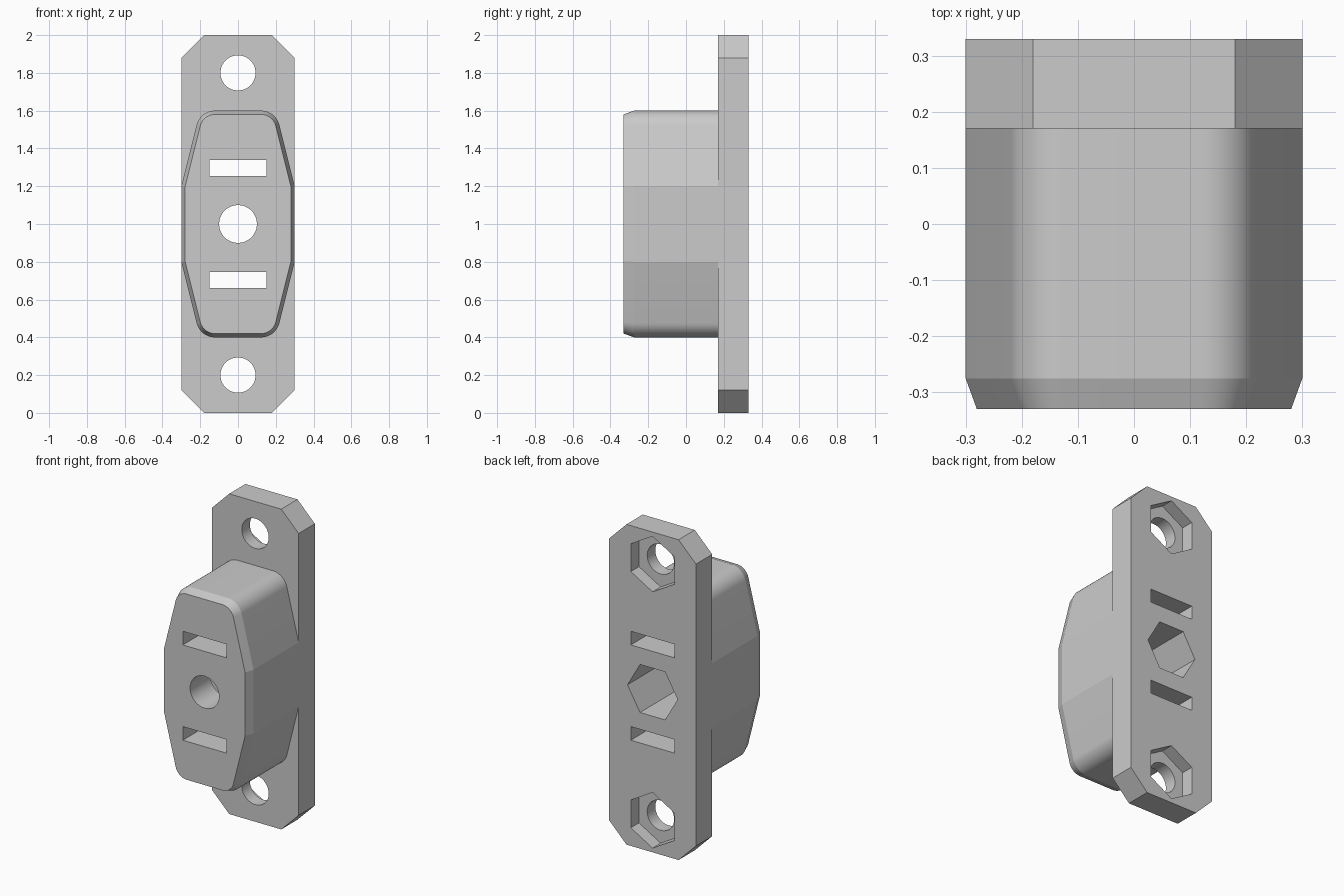
import bpy, bmesh
from math import sin, cos, tan, atan, pi

cube = bpy.data.objects.get("Cube")
if cube:
    bpy.data.objects.remove(cube, do_unlink=True)

grey = bpy.data.materials.new("plain_grey")
grey.use_nodes = True
grey.diffuse_color = (0.6, 0.6, 0.6, 1)
grey.node_tree.nodes["Principled BSDF"].inputs["Base Color"].default_value = (0.6, 0.6, 0.6, 1)

PLATE_FRONT, BACK, NOSE = 0.17, 0.33, -0.33


def loft(name, rings):
    """Closed solid through (y, outline) rings, each outline being (x, z) points."""
    bm = bmesh.new()
    loops = [[bm.verts.new((x, y, z)) for x, z in pts] for y, pts in rings]
    for a, b in zip(loops, loops[1:]):
        for i in range(len(a)):
            j = (i + 1) % len(a)
            bm.faces.new((a[i], a[j], b[j], b[i]))
    bm.faces.new(loops[0])
    bm.faces.new(loops[-1])
    bmesh.ops.recalc_face_normals(bm, faces=bm.faces)
    mesh = bpy.data.meshes.new(name)
    bm.to_mesh(mesh)
    bm.free()
    mesh.materials.append(grey)
    obj = bpy.data.objects.new(name, mesh)
    bpy.context.collection.objects.link(obj)
    return obj


def prism(name, pts, y0, y1):
    return loft(name, [(y0, pts), (y1, pts)])


def ngon(z, radius, sides, turn=0.0):
    return [(radius * cos(turn + 2 * pi * i / sides), z + radius * sin(turn + 2 * pi * i / sides))
            for i in range(sides)]


def boolean(target, tool, operation):
    mod = target.modifiers.new(operation.lower(), "BOOLEAN")
    mod.operation, mod.solver, mod.object = operation, "EXACT", tool
    bpy.context.view_layer.objects.active = target
    bpy.ops.object.modifier_apply(modifier=mod.name)
    bpy.data.objects.remove(tool, do_unlink=True)


def body_outline(inset):
    """Tapered outline with rounded top and bottom corners."""
    half, knee, top, r, steps = 0.3, 0.2, 0.6, 0.1, 14
    a = atan(0.25)
    cz = top - r
    cx = half - (r + (cz - knee) * sin(a)) / cos(a)
    quarter = [(half - inset, knee - inset * tan(a / 2))]
    for i in range(steps + 1):
        t = a + (pi / 2 - a) * i / steps
        quarter.append((cx + (r - inset) * cos(t), cz + (r - inset) * sin(t)))
    upper = quarter + [(-x, z) for x, z in reversed(quarter)]
    full = upper + [(-x, -z) for x, z in upper]
    return [(x, 1 + z) for x, z in full]


# Mounting plate with clipped corners
plate_top = [(0.3, 0.88), (0.18, 1), (-0.18, 1), (-0.3, 0.88)]
outline = plate_top + [(-x, -z) for x, z in plate_top]
housing = prism("mounting_housing", [(x, 1 + z) for x, z in outline], PLATE_FRONT, BACK)

# Raised body with a bevelled front rim
body = loft("raised_body", [(NOSE, body_outline(0.02)), (-0.275, body_outline(0)),
                            (PLATE_FRONT, body_outline(0))])
boolean(housing, body, "UNION")

# Mounting holes with shallow hexagonal nut pockets behind
HEX = 0.15 / cos(pi / 6)
for z in (0.2, 1.8):
    boolean(housing, prism("screw_hole", ngon(z, 0.093, 48), 0.1, 0.4), "DIFFERENCE")
    boolean(housing, prism("nut_pocket", ngon(z, HEX, 6, pi / 6), 0.25, 0.4), "DIFFERENCE")

# Through slots
for z in (0.7025, 1.2975):
    slot = [(sx * 0.15, z + sz * 0.0425) for sx, sz in ((1, 1), (-1, 1), (-1, -1), (1, -1))]
    boolean(housing, prism("slot", slot, -0.5, 0.5), "DIFFERENCE")

# Centre bore with a deep hexagonal pocket behind
boolean(housing, prism("centre_bore", ngon(1, 0.1, 48), -0.5, 0.4), "DIFFERENCE")
boolean(housing, prism("deep_hex_pocket", ngon(1, HEX, 6), -0.13, 0.4), "DIFFERENCE")

# Smooth the rounded corners and bores only
bpy.ops.object.select_all(action="DESELECT")
housing.select_set(True)
bpy.context.view_layer.objects.active = housing
bpy.ops.object.shade_smooth_by_angle(angle=pi / 18)
